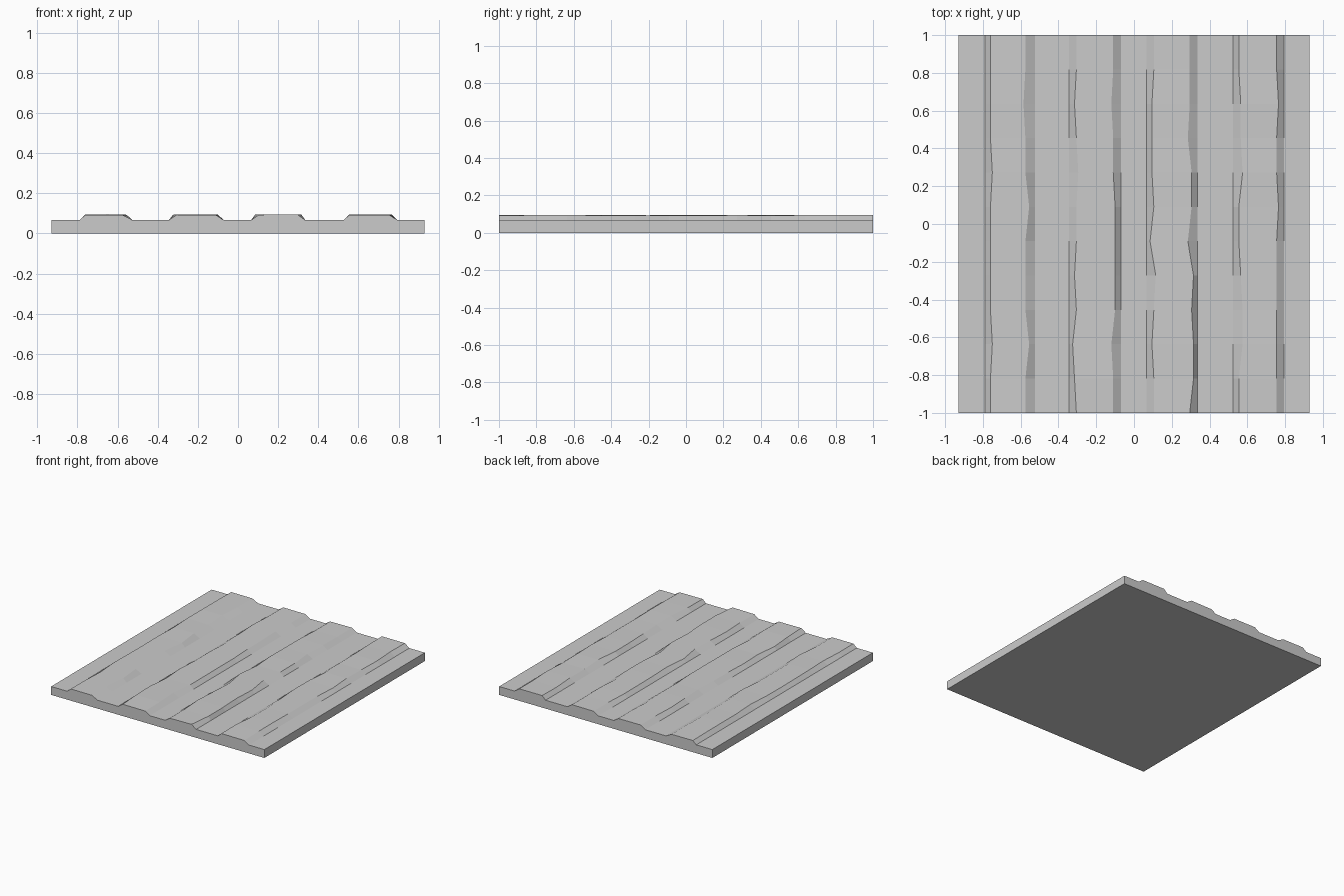
import bpy
import bmesh
import random

random.seed(4)

cube = bpy.data.objects.get("Cube")
if cube:
    bpy.data.objects.remove(cube, do_unlink=True)

HALF_WIDTH = 0.93
HALF_LENGTH = 1.0
BASE_HEIGHT = 0.066
RIDGE_LOW, RIDGE_HIGH = 0.091, 0.0955
ROWS = 12

# Each ridge: left foot, right foot, then how far the worn crest edges
# sit in from each foot (hundredths of a unit, from back to front)
RIDGES = [
    (-0.79, -0.525, (3, 3, 3, 3, 4, 3, 3, 3, 3, 4, 3, 3), (5, 5, 6, 5, 5, 3, 5, 5, 5, 3, 5, 5)),
    (-0.345, -0.07, (4, 4, 3, 4, 5, 4, 4, 3, 4, 2, 3, 4), (4, 4, 5, 4, 4, 3, 3, 3, 3, 5, 4, 4)),
    (0.065, 0.335, (4, 4, 3, 3, 3, 4, 2, 5, 4, 3, 4, 4), (4, 4, 4, 5, 3, 3, 5, 2, 3, 2, 2, 4)),
    (0.525, 0.795, (3, 3, 4, 4, 5, 3, 3, 4, 5, 5, 3, 3), (4, 4, 3, 4, 4, 3, 4, 4, 4, 4, 4, 4)),
]


def make_material(name, colour):
    material = bpy.data.materials.new(name)
    material.use_nodes = True
    material.diffuse_color = colour
    shader = next(n for n in material.node_tree.nodes if n.type == 'BSDF_PRINCIPLED')
    shader.inputs["Base Color"].default_value = colour
    return material


def crest_height():
    return random.uniform(RIDGE_LOW, RIDGE_HIGH)


def row_profile(row):
    """Cross-section of the upper surface at one row, as (x, z) points."""
    points = [(-HALF_WIDTH, BASE_HEIGHT)]
    for left, right, left_inset, right_inset in RIDGES:
        points.append((left, BASE_HEIGHT))
        points.append((left + left_inset[row] / 100, crest_height()))
        points.append((right - right_inset[row] / 100, crest_height()))
        points.append((right, BASE_HEIGHT))
    points.append((HALF_WIDTH, BASE_HEIGHT))
    return points


bm = bmesh.new()

# Ridged upper surface, lofted through the row profiles
rows = []
for row in range(ROWS):
    y = HALF_LENGTH - 2 * HALF_LENGTH * row / (ROWS - 1)
    rows.append([bm.verts.new((x, y, z)) for x, z in row_profile(row)])
for back, front in zip(rows, rows[1:]):
    for i in range(len(back) - 1):
        bm.faces.new((front[i], front[i + 1], back[i + 1], back[i]))

# Side walls down to the ground, then the flat underside
rim = [e for e in bm.edges if e.is_boundary]
skirt = bmesh.ops.extrude_edge_only(bm, edges=rim)["geom"]
for vert in (g for g in skirt if isinstance(g, bmesh.types.BMVert)):
    vert.co.z = 0
bmesh.ops.holes_fill(bm, edges=[e for e in bm.edges if e.is_boundary], sides=0)
bmesh.ops.recalc_face_normals(bm, faces=bm.faces)

mesh = bpy.data.meshes.new("ridged_slab")
bm.to_mesh(mesh)
bm.free()
mesh.materials.append(make_material("plain_grey", (0.6, 0.6, 0.6, 1)))
slab = bpy.data.objects.new("ridged_slab", mesh)
bpy.context.collection.objects.link(slab)
